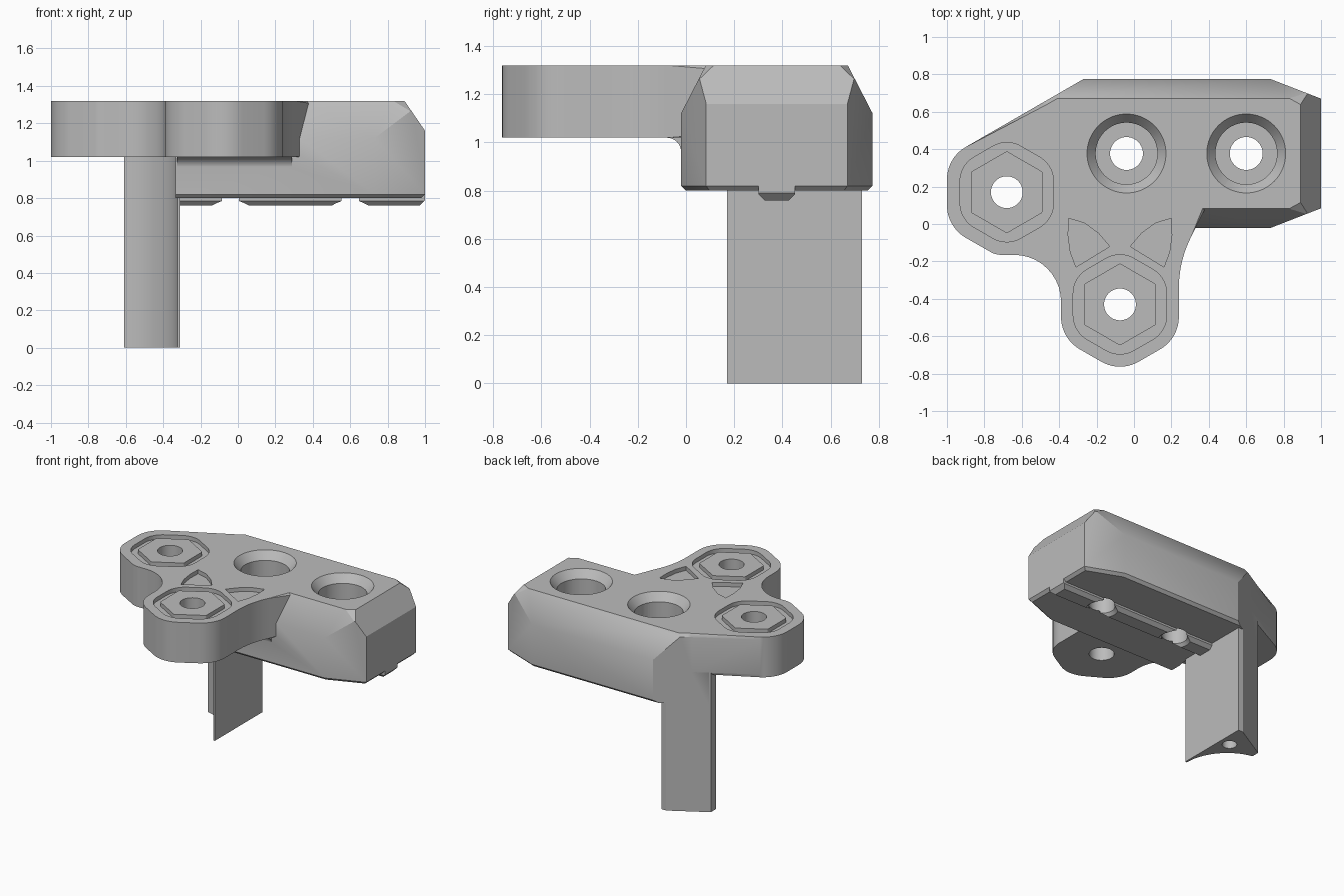
import bpy, bmesh
from math import cos, sin, tan, pi, radians
from mathutils import Vector

cube = bpy.data.objects.get("Cube")
if cube:
    bpy.data.objects.remove(cube)

grey = bpy.data.materials.new("plain grey")
grey.use_nodes = True
colour = (0.5, 0.5, 0.5, 1)
grey.diffuse_color = colour
grey.node_tree.nodes["Principled BSDF"].inputs["Base Color"].default_value = colour

TOP, UNDER, BASE = 1.32, 1.02, 0.80
LEFT_HUB, FRONT_HUB = Vector((-0.68, 0.17)), Vector((-0.075, -0.43))
SCREWS = [(-0.04, 0.377), (0.6, 0.377)]
MID = 0.377
DIAGONAL = Vector((-0.5, 0.866, 0))
DIAGONAL_POINT = Vector((-0.27, 0.775, 0))


def finish(name, bm):
    bmesh.ops.recalc_face_normals(bm, faces=bm.faces)
    mesh = bpy.data.meshes.new(name)
    bm.to_mesh(mesh)
    bm.free()
    mesh.materials.append(grey)
    ob = bpy.data.objects.new(name, mesh)
    bpy.context.collection.objects.link(ob)
    return ob


def rounded(corners, steps=10):
    """Outline whose corners (x, y, radius) are replaced by arcs."""
    out = []
    for i, (x, y, r) in enumerate(corners):
        p = Vector((x, y))
        a = (Vector(corners[i - 1][:2]) - p).normalized()
        b = (Vector(corners[(i + 1) % len(corners)][:2]) - p).normalized()
        if r == 0:
            out.append(p)
            continue
        half = a.angle(b) / 2
        centre = p + (a + b).normalized() * r / sin(half)
        start = p + a * r / tan(half) - centre
        end = p + b * r / tan(half) - centre
        sweep = start.angle(end)
        for k in range(steps + 1):
            t = k / steps
            out.append(centre + (start * sin((1 - t) * sweep) + end * sin(t * sweep)) / sin(sweep))
    return out


def circle(c, r, n=64):
    return [Vector((c[0] + r * cos(2 * pi * k / n), c[1] + r * sin(2 * pi * k / n))) for k in range(n)]


def hexagon(c, apothem, r):
    size = apothem / cos(pi / 6)
    return rounded([(c[0] + size * cos(radians(30 + 60 * k)), c[1] + size * sin(radians(30 + 60 * k)), r)
                    for k in range(6)])


def prism(name, outline, lo, hi, along_x=False, bevel=0, segments=1, ends=(0, 1)):
    """Extrude an outline along z (or x), optionally bevelling its end rims."""
    bm = bmesh.new()
    place = (lambda p, h: (h, p[0], p[1])) if along_x else (lambda p, h: (p[0], p[1], h))
    low = [bm.verts.new(place(p, lo)) for p in outline]
    high = [bm.verts.new(place(p, hi)) for p in outline]
    caps = [bm.faces.new(low[::-1]), bm.faces.new(high)]
    for i in range(len(low)):
        bm.faces.new((low[i - 1], low[i], high[i], high[i - 1]))
    if bevel:
        rims = [e for k in ends for e in caps[k].edges]
        bmesh.ops.bevel(bm, geom=rims, offset=bevel, segments=segments, profile=0.5, affect='EDGES')
    return finish(name, bm)


def cone(name, c, r1, r2, z1, z2):
    bm = bmesh.new()
    rings = [[bm.verts.new((p.x, p.y, z)) for p in circle(c, r)] for r, z in ((r1, z1), (r2, z2))]
    bm.faces.new(rings[0])
    bm.faces.new(rings[1])
    for i in range(len(rings[0])):
        bm.faces.new((rings[0][i - 1], rings[0][i], rings[1][i], rings[1][i - 1]))
    return finish(name, bm)


def carved(name, lo, hi, planes):
    """Box trimmed by planes given as (point, outward normal)."""
    bm = bmesh.new()
    bmesh.ops.create_cube(bm, size=1)
    lo, hi = Vector(lo), Vector(hi)
    for v in bm.verts:
        v.co = (lo + hi) / 2 + v.co * (hi - lo)
    for point, normal in planes:
        bmesh.ops.bisect_plane(bm, geom=bm.verts[:] + bm.edges[:] + bm.faces[:],
                               plane_co=point, plane_no=normal, clear_outer=True, dist=1e-5)
        bmesh.ops.holes_fill(bm, edges=[e for e in bm.edges if e.is_boundary], sides=0)
    return finish(name, bm)


def combine(ob, other, operation):
    mod = ob.modifiers.new("join", 'BOOLEAN')
    mod.operation, mod.solver, mod.object = operation, 'EXACT', other
    bpy.ops.object.select_all(action='DESELECT')
    bpy.context.view_layer.objects.active = ob
    ob.select_set(True)
    bpy.ops.object.modifier_apply(modifier=mod.name)
    bpy.data.objects.remove(other)


# Main block: faceted ends, sloped top edges, small chamfer underneath
planes = [(DIAGONAL_POINT, DIAGONAL),
          (DIAGONAL_POINT - DIAGONAL * 0.02 + Vector((0, 0, TOP)), DIAGONAL + Vector((0, 0, 1))),
          ((0.89, 0, TOP), (0.16, 0, 0.11)),
          ((0.98, 0, BASE), (1, 0, -1))]
for s in (-1, 1):
    side = MID + s * 0.398
    corner = Vector((0.105, s * 0.27, 0)).normalized()
    corner_point = Vector((0.73, side, 0))
    planes += [((0, MID + s * 0.295, TOP), (0, s * 0.2, 0.103)),
               ((0, side - s * 0.02, BASE), (0, s, -1)),
               (corner_point, corner),
               (corner_point - corner * 0.02 + Vector((0, 0, BASE)), corner + Vector((0, 0, -1)))]
    a, b, c = (Vector(p) for p in ((0.83, MID + s * 0.295, TOP), (0.89, MID + s * 0.262, TOP),
                                   (0.92, MID + s * 0.324, 1.265)))
    normal = (b - a).cross(c - a)
    planes.append((a, normal if normal.z > 0 else -normal))
body = carved("bracket_body", (-0.6, MID - 0.398, BASE), (1, MID + 0.398, TOP), planes)

# Long leg behind the left hub
leg = carved("leg", (-0.61, 0.17, 0), (-0.31, 0.73, 1.1), [(DIAGONAL_POINT, DIAGONAL)])
combine(body, leg, 'UNION')

# Clearance for the left roller, with a filleted top
combine(body, prism("roller_space", circle(LEFT_HUB, 0.357, 96), -0.1, UNDER + 0.005,
                    bevel=0.045, segments=5, ends=(1,)), 'DIFFERENCE')
combine(body, carved("corner_space", (-0.8, -0.2, 0.5), (-0.335, 0.169, UNDER + 0.005), []), 'DIFFERENCE')

# Plate with two rounded lobes
lobes = [(-1, 0.354, 0.2), (-1, -0.016, 0.2), (-0.74, -0.165, 0.12), (-0.39, -0.165, 0.25),
         (-0.39, -0.612, 0.2), (-0.075, -0.794, 0.2), (0.24, -0.612, 0.2), (0.24, -0.2, 0.6),
         (0.42, 0.16, 0), (0.42, 0.5, 0), (-0.47, 0.6595, 0)]
combine(body, prism("plate", rounded(lobes), UNDER, TOP, bevel=0.02), 'UNION')

# Fillet between block front and plate underside
arc = [(-0.08 + 0.06 * cos(radians(a)), 0.96 + 0.06 * sin(radians(a))) for a in range(0, 91, 15)]
combine(body, prism("front_fillet", arc + [(-0.08, 1.05), (0.03, 1.05), (0.03, 0.96)],
                    -0.325, 0.29, along_x=True), 'UNION')

# Locating rib under the block
rib = carved("rib", (-0.33, MID - 0.075, 0.76), (1, MID + 0.075, 0.85),
             [((0, MID + s * 0.05, 0.76), (0, s, -1)) for s in (-1, 1)]
             + [((0.97, 0, 0.76), (1, 0, -1))])
combine(body, rib, 'UNION')

# Screw holes: countersunk counterbore, through hole, chamfered mouth
for c in SCREWS:
    combine(body, prism("through_hole", circle(c, 0.088), 0.5, 1.5), 'DIFFERENCE')
    combine(body, prism("counterbore", circle(c, 0.165), 0.98, 1.5), 'DIFFERENCE')
    combine(body, cone("countersink", c, 0.155, 0.235, TOP - 0.07, TOP + 0.03), 'DIFFERENCE')
    combine(body, cone("mouth", c, 0.13, 0.08, 0.74, 0.79), 'DIFFERENCE')

# Hub holes and the hexagonal grooves around them
for c in (LEFT_HUB, FRONT_HUB):
    combine(body, prism("hub_hole", circle(c, 0.085), 0.9, 1.5), 'DIFFERENCE')
    groove = prism("groove", hexagon(c, 0.25, 0.15), TOP - 0.03, 1.4)
    combine(groove, prism("groove_core", hexagon(c, 0.19, 0.01), 1.2, 1.5), 'DIFFERENCE')
    combine(body, groove, 'DIFFERENCE')

# Pair of curved triangular pockets
for s in (-1, 1):
    edge = [(0.055, -0.12), (0.235, -0.23), (0.265, -0.15), (0.277, -0.06), (0.275, 0.03),
            (0.19, 0.005), (0.115, -0.05)]
    pocket = [(FRONT_HUB.x + s * x, y) for x, y in edge]
    combine(body, prism("pocket", pocket, TOP - 0.03, 1.4), 'DIFFERENCE')

# Blind hole in the foot of the leg
combine(body, prism("foot_hole", circle((-0.39, 0.54), 0.05, 32), -0.1, 0.4), 'DIFFERENCE')

bpy.ops.object.select_all(action='DESELECT')
bpy.context.view_layer.objects.active = body
body.select_set(True)
bpy.ops.object.shade_smooth_by_angle(angle=radians(30))
